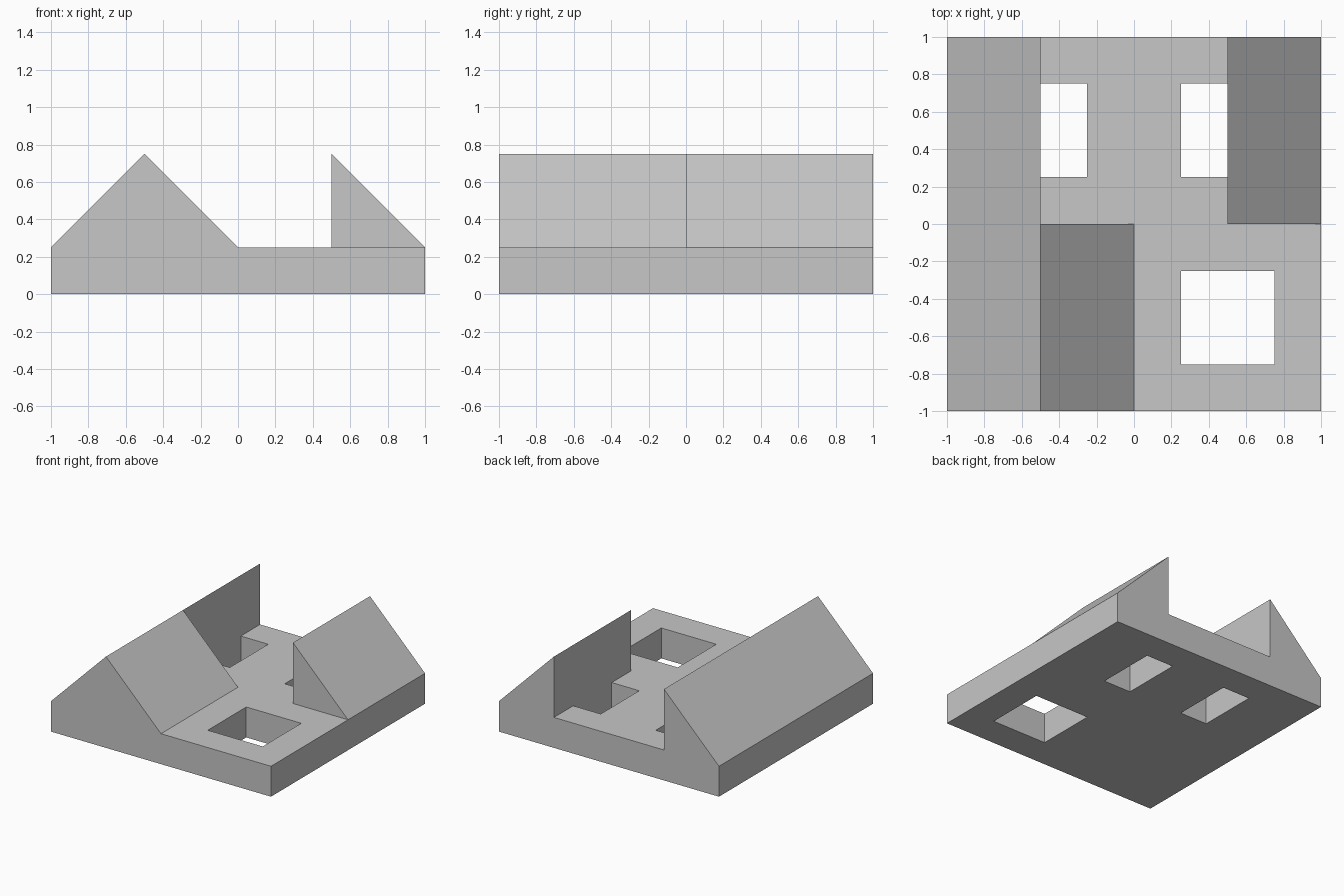
import bpy
import bmesh
import math

if "Cube" in bpy.data.objects:
    bpy.data.objects.remove(bpy.data.objects["Cube"], do_unlink=True)

# Single plain grey material
grey = bpy.data.materials.new("plain grey")
grey.use_nodes = True
colour = (0.57, 0.57, 0.57, 1)
grey.diffuse_color = colour
grey.node_tree.nodes["Principled BSDF"].inputs["Base Color"].default_value = colour


def prism(name, profile, y0, y1):
    """Extrude an x-z profile along y."""
    bm = bmesh.new()
    face = bm.faces.new([bm.verts.new((x, y0, z)) for x, z in profile])
    new = bmesh.ops.extrude_face_region(bm, geom=[face])["geom"]
    moved = [v for v in new if isinstance(v, bmesh.types.BMVert)]
    bmesh.ops.translate(bm, verts=moved, vec=(0, y1 - y0, 0))
    bmesh.ops.recalc_face_normals(bm, faces=bm.faces)
    mesh = bpy.data.meshes.new(name)
    bm.to_mesh(mesh)
    bm.free()
    mesh.materials.append(grey)
    obj = bpy.data.objects.new(name, mesh)
    bpy.context.collection.objects.link(obj)
    return obj


def combine(target, tool, operation):
    """Apply a boolean and discard the tool object."""
    mod = target.modifiers.new(operation.lower(), "BOOLEAN")
    mod.operation, mod.solver, mod.object = operation, "EXACT", tool
    bpy.context.view_layer.objects.active = target
    bpy.ops.object.modifier_apply(modifier=mod.name)
    bpy.data.objects.remove(tool, do_unlink=True)


FLOOR, RIDGE = 0.25, 0.75

# Front half: full ridge on one side, flat floor on the other
body = prism("ridged_base", [(-1, 0), (1, 0), (1, FLOOR), (0, FLOOR),
                             (-0.5, RIDGE), (-1, FLOOR)], -1, 0)

# Back half: two outward slopes with upright inner walls
back = prism("back_half", [(-1, 0), (1, 0), (1, FLOOR), (0.5, RIDGE), (0.5, FLOOR),
                           (-0.5, FLOOR), (-0.5, RIDGE), (-1, FLOOR)], 0, 1)
combine(body, back, "UNION")

# Square opening in front, two narrow ones beside the back walls
for x0, x1, y0, y1 in [(0.25, 0.75, -0.75, -0.25),
                       (-0.5, -0.25, 0.25, 0.75),
                       (0.25, 0.5, 0.25, 0.75)]:
    cutter = prism("opening_cutter", [(x0, -0.1), (x1, -0.1), (x1, 0.4), (x0, 0.4)], y0, y1)
    cutter.hide_render = True
    combine(body, cutter, "DIFFERENCE")

# Merge leftover flat seams
bm = bmesh.new()
bm.from_mesh(body.data)
bmesh.ops.remove_doubles(bm, verts=bm.verts, dist=0.0001)
bmesh.ops.dissolve_limit(bm, angle_limit=math.radians(1), verts=bm.verts, edges=bm.edges)
bm.to_mesh(body.data)
bm.free()
